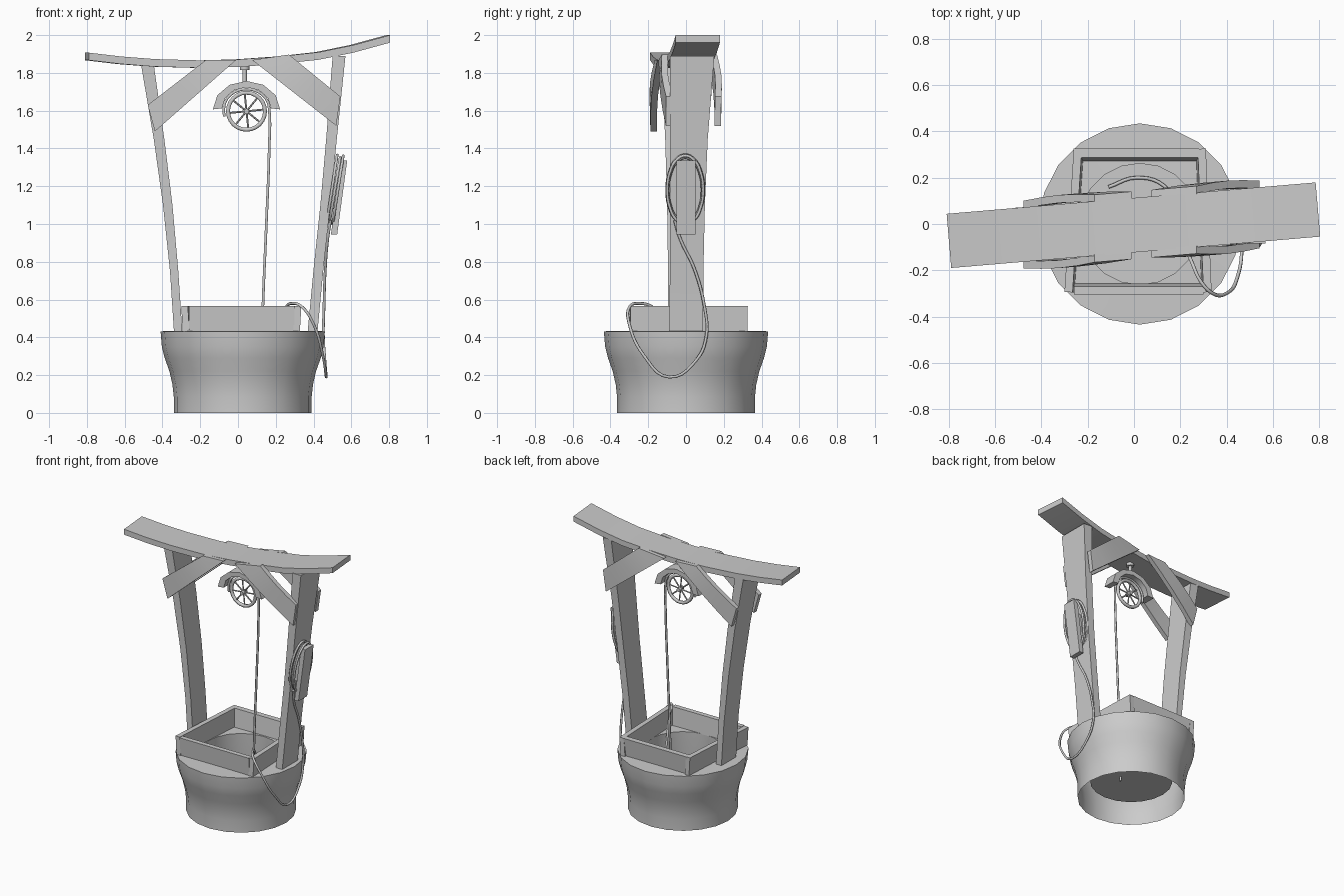
import bpy, bmesh, math
from math import sin, cos, pi, radians
from mathutils import Vector, Matrix

if "Cube" in bpy.data.objects:
    bpy.data.objects.remove(bpy.data.objects["Cube"])

YAW = 0.085            # the roof and its braces are turned slightly
CX = 0.025             # well axis


def finish(name, bm, angle=None):
    bmesh.ops.recalc_face_normals(bm, faces=bm.faces[:])
    me = bpy.data.meshes.new(name)
    bm.to_mesh(me)
    bm.free()
    ob = bpy.data.objects.new(name, me)
    bpy.context.collection.objects.link(ob)
    if angle:
        bpy.ops.object.select_all(action='DESELECT')
        ob.select_set(True)
        bpy.context.view_layer.objects.active = ob
        bpy.ops.object.shade_smooth_by_angle(angle=radians(angle))
    return ob


def loft(name, sections, angle=35):
    """Closed solid through a list of equal-length loops."""
    bm = bmesh.new()
    rings = [[bm.verts.new(p) for p in s] for s in sections]
    n = len(rings[0])
    for a, b in zip(rings, rings[1:]):
        for i in range(n):
            j = (i + 1) % n
            bm.faces.new((a[i], a[j], b[j], b[i]))
    bm.faces.new(rings[0])
    bm.faces.new(rings[-1][::-1])
    return finish(name, bm, angle)


def rope(name, pts, r, cyclic=False, smooth=True):
    cu = bpy.data.curves.new(name, 'CURVE')
    cu.dimensions = '3D'
    cu.bevel_depth = r
    cu.bevel_resolution = 1
    cu.resolution_u = 5
    cu.use_fill_caps = True
    sp = cu.splines.new('BEZIER' if smooth else 'POLY')
    target = sp.bezier_points if smooth else sp.points
    target.add(len(pts) - 1)
    for q, p in zip(target, pts):
        if smooth:
            q.co = p
            q.handle_left_type = q.handle_right_type = 'AUTO'
        else:
            q.co = (*p, 1)
    sp.use_cyclic_u = cyclic
    ob = bpy.data.objects.new(name, cu)
    bpy.context.collection.objects.link(ob)
    bpy.ops.object.select_all(action='DESELECT')
    ob.select_set(True)
    bpy.context.view_layer.objects.active = ob
    bpy.ops.object.convert(target='MESH')
    bpy.ops.object.shade_smooth()


def rod(name, a, b, r, sides=10):
    a, b = Vector(a), Vector(b)
    bm = bmesh.new()
    m = Matrix.Translation((a + b) / 2) @ (b - a).to_track_quat('Z', 'Y').to_matrix().to_4x4()
    bmesh.ops.create_cone(bm, cap_ends=True, segments=sides, radius1=r, radius2=r,
                          depth=(b - a).length, matrix=m)
    return finish(name, bm, 40)


# Well wall: flared outside, flat rim, inner shaft closed by a water disc
profile = [(.365, 0), (.365, .085), (.372, .15), (.388, .22), (.413, .29), (.428, .35),
           (.435, .432), (.262, .435), (.268, .28), (.28, .13)]
bm = bmesh.new()
rings = [[bm.verts.new((CX + r * sin(2 * pi * i / 20), r * cos(2 * pi * i / 20), z))
          for i in range(20)] for r, z in profile]
for a, b in zip(rings, rings[1:]):
    for i in range(20):
        j = (i + 1) % 20
        bm.faces.new((a[i], a[j], b[j], b[i]))
bm.faces.new(rings[-1])
finish('well_wall', bm, 60)


# Square plank frame on the rim
def plank(name, a, b, t, lean):
    a, b = Vector((*a, 0)), Vector((*b, 0))
    n = (b - a).normalized().cross(Vector((0, 0, 1))) * t / 2
    lo, hi = Vector((0, 0, .432)), Vector((0, 0, .565))
    tilt = n.normalized() * lean
    loft(name, [[p - n + lo, p + n + lo, p + n + hi + tilt, p - n + hi + tilt] for p in (a, b)])


plank('frame_front', (-.26, -.275), (.30, -.275), .035, .012)
plank('frame_back', (.28, .292), (-.24, .292), .04, .015)
plank('frame_left', (-.235, .325), (-.275, -.295), .035, .008)
plank('frame_right', (.31, -.295), (.285, .325), .035, .008)


# Curved posts: rows of (z, centre x, half thickness, y min, y max)
def post(name, rows):
    loft(name, [[(x - h, y0, z), (x + h, y0, z), (x + h, y1, z), (x - h, y1, z)]
                for z, x, h, y0, y1 in rows])


post('left_post', [(.40, -.315, .022, -.095, .075), (.75, -.338, .022, -.095, .075),
                   (1.1, -.372, .025, -.10, .075), (1.45, -.418, .028, -.11, .075),
                   (1.86, -.482, .034, -.13, .07)])
post('right_post', [(.40, .392, .026, -.09, .09), (.75, .425, .026, -.085, .092),
                    (1.1, .462, .026, -.085, .10), (1.45, .495, .028, -.085, .115),
                    (1.89, .535, .034, -.085, .15)])

# Bowed roof board: top edge (x, z)
roof = [(-.8, 1.907), (-.63, 1.887), (-.45, 1.873), (-.2, 1.866), (0, 1.872),
        (.2, 1.886), (.42, 1.91), (.6, 1.947), (.795, 2.0)]
secs = []
for x, z in roof:
    y = YAW * x - .005
    secs.append([(x + s * .117 * -YAW, y + s * .117, z - d)
                 for s, d in ((-1, 0), (1, 0), (1, .04), (-1, .04))])
loft('roof_board', secs)


# Diagonal braces, front and back of each post
def brace(name, poly, side):
    (a, b), (c, d) = poly
    secs = []
    for t in (0, .25, .5, .75, 1):
        sec = []
        for p, q in ((a, c), (b, d)):
            x, z = p[0] + (q[0] - p[0]) * t, p[1] + (q[1] - p[1]) * t
            y = YAW * x - .005 + side * (.112 + .012 * sin(pi * t))
            sec.append((x, y, z))
        (x0, y0, z0), (x1, y1, z1) = sec
        secs.append([(x0, y0, z0), (x1, y1, z1),
                     (x1, y1 + side * .034, z1), (x0, y0 + side * .034, z0)])
    loft(name, secs)


for side, tag in ((-1, 'front'), (1, 'back')):
    brace('left_brace_' + tag, (((-.478, 1.63), (-.44, 1.49)), ((-.17, 1.868), (-.01, 1.868))), side)
    brace('right_brace_' + tag, (((.542, 1.675), (.52, 1.52)), ((.27, 1.897), (.075, 1.868))), side)

# Pulley: wheel, spokes, hub, hood and hanger
PX, PZ = .045, 1.597
rope('pulley_rim', [(PX + .098 * cos(2 * pi * i / 24), 0, PZ + .098 * sin(2 * pi * i / 24))
                    for i in range(24)], .012, True, False)
for i in range(4):
    v = Vector((cos(i * pi / 4 + .1), 0, sin(i * pi / 4 + .1))) * .095
    c = Vector((PX, 0, PZ))
    rod('pulley_spoke', c - v, c + v, .005, 6)
rod('pulley_hub', (PX, -.025, PZ), (PX, .025, PZ), .014)
secs = []
for i in range(7):
    a = pi * i / 6
    o = (PX + .178 * cos(a), PZ + .01 + .15 * sin(a))
    n = (PX + .13 * cos(a), PZ + .015 + .112 * sin(a))
    secs.append([(o[0], -.045, o[1]), (o[0], .045, o[1]), (n[0], .045, n[1]), (n[0], -.045, n[1])])
loft('pulley_hood', secs)
rod('pulley_hanger', (.035, 0, 1.74), (.035, 0, 1.85), .012)
rod('hanger_cap', (.035, 0, 1.815), (.035, 0, 1.84), .026)

# Rope over the wheel and down into the water
arc = [(PX - .12 * cos(pi * i / 8), 0, PZ + .012 + .105 * sin(pi * i / 8)) for i in range(9)]
rope('well_rope', [(PX - .118, 0, 1.57)] + arc +
     [(.165, 0, 1.4), (.15, 0, 1.0), (.132, 0, .57), (.12, 0, .10)], .008)

# Coil of rope held on the right post by a tilted board
for k, (dx, s) in enumerate(((0, 1), (.016, .93), (.032, .98))):
    rope('rope_coil', [(.497 + dx + .028 * sin(a), .097 * s * cos(a) - .004, 1.18 + .185 * s * sin(a))
                       for a in (2 * pi * i / 12 for i in range(12))], .008, True)
loft('coil_board', [[(x, -.05, z), (x + .033, -.05, z), (x + .033, .05, z), (x, .05, z)]
                    for x, z in ((.492, .945), (.545, 1.335))])
loft('coil_block', [[(x, -.035, z), (x + .05, -.035, z), (x + .05, .035, z), (x, .035, z)]
                    for x, z in ((.478, 1.08), (.492, 1.25))])

# Loose rope end hanging out, back over the frame and down onto the water
rope('loose_rope', [(.49, -.06, 1.02), (.475, -.03, .92), (.462, .045, .76), (.455, .1, .55),
                    (.452, .108, .41), (.46, .055, .28), (.467, -.09, .19), (.45, -.22, .3),
                    (.40, -.3, .47), (.34, -.3, .56), (.29, -.25, .58), (.25, -.165, .55),
                    (.22, -.08, .35), (.2, .04, .16), (.13, .165, .142), (.01, .2, .142),
                    (-.11, .16, .142)], .008)
